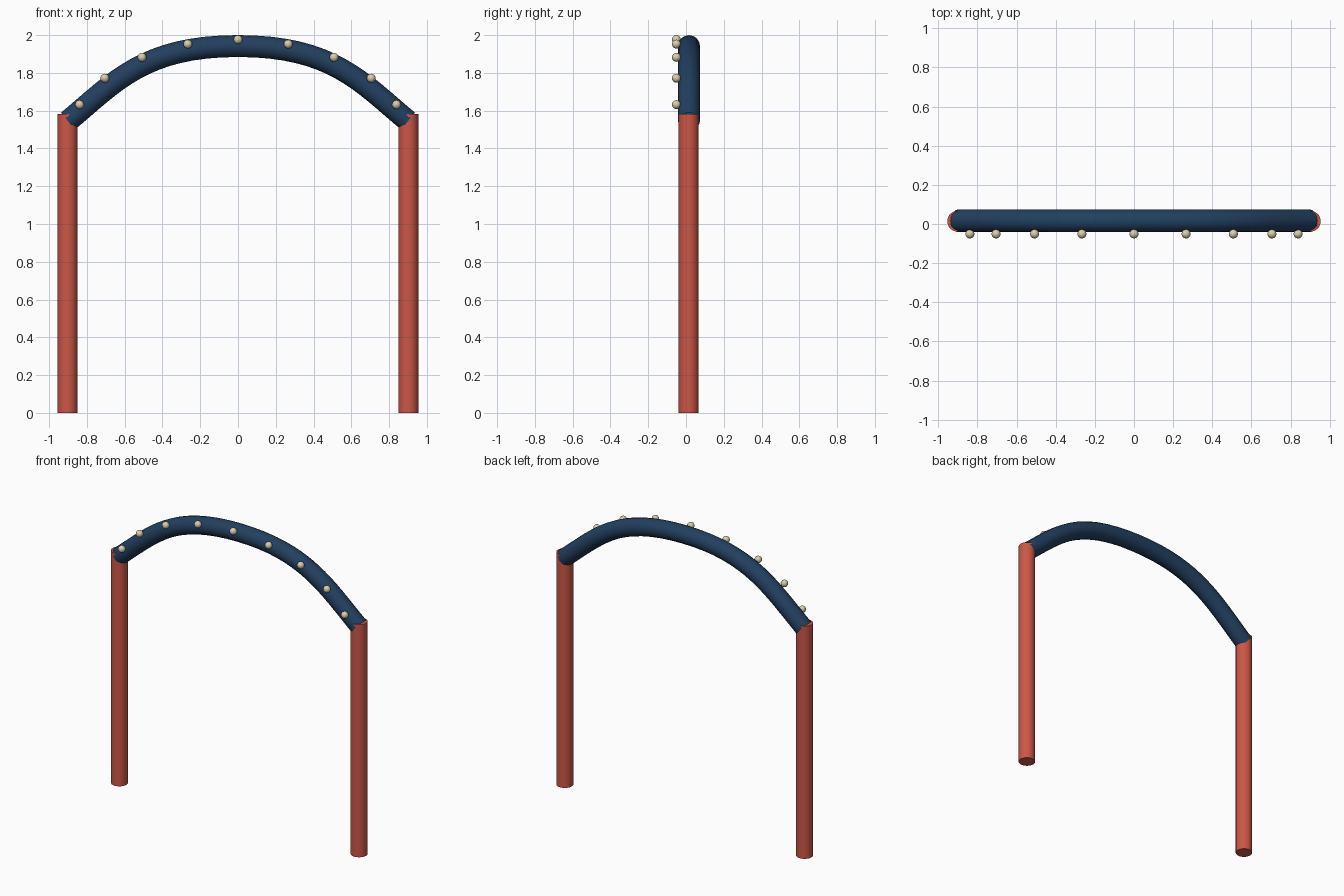
import bpy
import math

cube = bpy.data.objects.get("Cube")
if cube:
    bpy.data.objects.remove(cube, do_unlink=True)

DEPTH = 0.014        # y of the arch plane
POST_X = 0.902
POST_TOP = 1.582


def material(name, rgb):
    m = bpy.data.materials.new(name)
    m.use_nodes = True
    m.diffuse_color = (*rgb, 1)
    m.node_tree.nodes["Principled BSDF"].inputs["Base Color"].default_value = (*rgb, 1)
    return m


def finish(name, mat):
    obj = bpy.context.object
    obj.name = name
    obj.data.materials.clear()
    obj.data.materials.append(mat)
    bpy.ops.object.shade_smooth_by_angle(angle=math.radians(40))
    return obj


red = material("coral red", (0.60, 0.095, 0.062))
navy = material("navy blue", (0.016, 0.050, 0.115))
cream = material("warm cream", (0.70, 0.62, 0.42))

# Two upright posts
for side, label in ((1, "left"), (-1, "right")):
    bpy.ops.mesh.primitive_cylinder_add(vertices=32, radius=0.0525, depth=POST_TOP,
                                        location=(side * POST_X, DEPTH, POST_TOP / 2))
    finish(label + "_post", red)

# Arched tube, open at both ends
curve = bpy.data.curves.new("arch_tube", "CURVE")
curve.dimensions = "3D"
curve.resolution_u = 16
curve.bevel_depth = 0.058
curve.bevel_resolution = 6
spline = curve.splines.new("BEZIER")
spline.bezier_points.add(2)
reach = 0.32
for p, side in zip(spline.bezier_points, (-1, 0, 1)):
    p.handle_left_type = p.handle_right_type = "FREE"
    if side == 0:
        p.co = (0, DEPTH + 0.002, 1.942)
        p.handle_left = (-0.5, DEPTH + 0.002, 1.942)
        p.handle_right = (0.5, DEPTH + 0.002, 1.942)
    else:
        p.co = (side * 0.9, DEPTH + 0.002, 1.545)
        inner = (side * (0.9 - 0.77 * reach), DEPTH + 0.002, 1.545 + 0.64 * reach)
        outer = (side * (0.9 + 0.77 * reach), DEPTH + 0.002, 1.545 - 0.64 * reach)
        p.handle_left, p.handle_right = (outer, inner) if side < 0 else (inner, outer)
tube = bpy.data.objects.new("arch_tube", curve)
bpy.context.collection.objects.link(tube)
bpy.ops.object.select_all(action="DESELECT")
tube.select_set(True)
bpy.context.view_layer.objects.active = tube
bpy.ops.object.convert(target="MESH")
finish("arch_tube", navy)

# Row of round bulbs along the front of the arch
for i in range(-4, 5):
    a = i * 0.3
    bpy.ops.mesh.primitive_uv_sphere_add(
        segments=12, ring_count=8, radius=0.0235,
        location=(0.9 * math.sin(a), -0.051, 1.4365 + 0.54 * math.cos(a)))
    finish(f"bulb_{i + 5}", cream)
